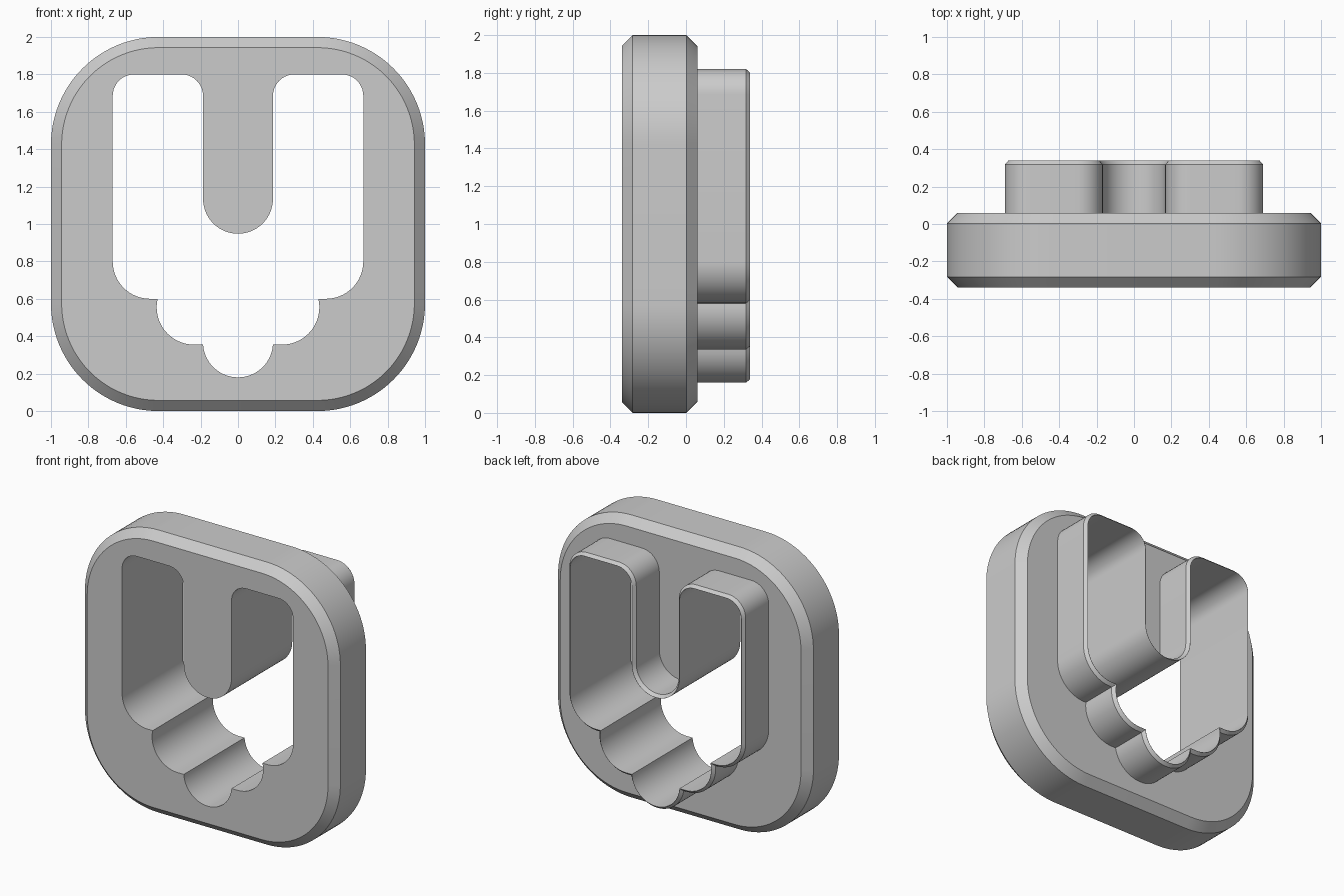
import bpy, bmesh
from math import sin, cos, asin, radians, pi

if "Cube" in bpy.data.objects:
    bpy.data.objects.remove(bpy.data.objects["Cube"])

GREY = bpy.data.materials.new("grey")
GREY.diffuse_color = (0.6, 0.6, 0.6, 1)
GREY.use_nodes = True
GREY.node_tree.nodes["Principled BSDF"].inputs["Base Color"].default_value = GREY.diffuse_color


def arc(cx, cz, r, a0, a1, n):
    """Points on an arc, angles in radians."""
    return [(cx + r * cos(a0 + (a1 - a0) * i / n),
             cz + r * sin(a0 + (a1 - a0) * i / n)) for i in range(n + 1)]


def mirrored(half):
    """Close a right-hand half outline running from bottom centre to top centre."""
    return half + [(-x, z) for x, z in half[-2:0:-1]]


def opening(d):
    """Outline of the opening, grown outwards by d."""
    tip, lobe = 0.187 + d, 0.2 + d
    half = arc(0, 0.367, tip, -pi / 2, asin((-0.012 - d) / tip), 14)       # bottom tip
    half += arc(0.235, 0.555, lobe, -pi / 2, asin((0.045 - d) / lobe), 16)  # lower lobe
    half += arc(0.47, 0.80, lobe, -pi / 2, 0, 16)                           # upper lobe
    half += arc(0.555, 1.685, 0.115 + d, 0, pi / 2, 10)                     # prong corners
    half += arc(0.302, 1.685, 0.115 + d, pi / 2, pi, 10)
    half += arc(0, 1.135, 0.187 - d, 0, -pi / 2, 14)                        # tongue end
    half[0], half[-1] = (0, half[0][1]), (0, half[-1][1])
    return mirrored(half)


def rounded_square(inset):
    """Outline of the plate, shrunk by inset."""
    r = 0.575 - inset
    half = [(0, inset)] + arc(0.425, 0.575, r, -pi / 2, 0, 24)
    half += arc(0.425, 1.425, r, 0, pi / 2, 24) + [(0, 2 - inset)]
    return mirrored(half)


def ring(bm, outline, y):
    return [bm.verts.new((x, y, z)) for x, z in outline]


def bridge(bm, a, b):
    for i in range(len(a)):
        j = (i + 1) % len(a)
        bm.faces.new((a[i], a[j], b[j], b[i]))


def cap(bm, outer, inner):
    """Flat face between two outlines."""
    edges = []
    for loop in (outer, inner):
        for i in range(len(loop)):
            pair = (loop[i - 1], loop[i])
            edges.append(bm.edges.get(pair) or bm.edges.new(pair))
    bmesh.ops.triangle_fill(bm, use_beauty=True, edges=edges)


def finish(bm, name):
    bmesh.ops.recalc_face_normals(bm, faces=bm.faces)
    mesh = bpy.data.meshes.new(name)
    bm.to_mesh(mesh)
    bm.free()
    mesh.materials.append(GREY)
    ob = bpy.data.objects.new(name, mesh)
    bpy.context.collection.objects.link(ob)
    bpy.ops.object.select_all(action='DESELECT')
    ob.select_set(True)
    bpy.context.view_layer.objects.active = ob
    bpy.ops.object.shade_smooth_by_angle(angle=radians(30))


FRONT, SEAT, BACK = -0.34, 0.06, 0.34
BEVEL, WALL = 0.057, 0.02

# Plate: chamfered rounded square with the opening cut through
bm = bmesh.new()
sides = [ring(bm, rounded_square(i), y) for i, y in (
    (BEVEL, FRONT), (0, FRONT + BEVEL), (0, SEAT - BEVEL), (BEVEL, SEAT))]
for a, b in zip(sides, sides[1:]):
    bridge(bm, a, b)
hole = [ring(bm, opening(0), y) for y in (FRONT, SEAT)]
bridge(bm, *hole)
cap(bm, sides[0], hole[0])
cap(bm, sides[-1], hole[1])
finish(bm, "plate")

# Collar: thin wall behind the plate, bevelled to a sharp rim
bm = bmesh.new()
wall = [ring(bm, opening(d), y) for d, y in (
    (0, SEAT), (WALL, SEAT), (WALL, BACK - 0.022), (0.001, BACK), (0, BACK))]
for a, b in zip(wall, wall[1:] + wall[:1]):
    bridge(bm, a, b)
finish(bm, "collar")
